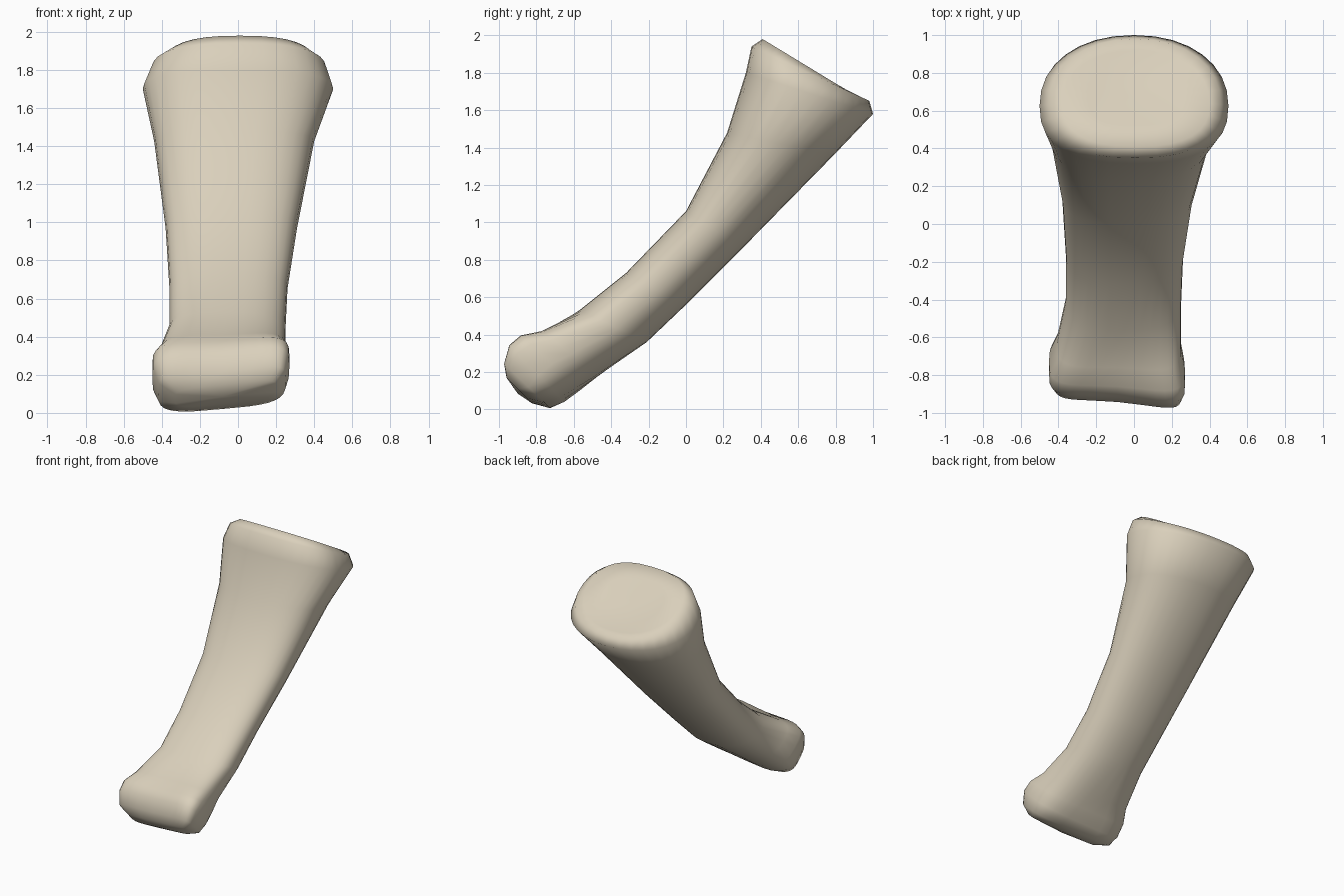
import bpy, bmesh, math

if "Cube" in bpy.data.objects:
    bpy.data.objects.remove(bpy.data.objects["Cube"])

SIDES = 32

# Profile stations from lower knuckle to upper socket:
# front y,z | back y,z | left x, right x
STATIONS = [
    (-0.94, 0.15, -0.84, 0.05, -0.33, 0.20),
    (-0.97, 0.24, -0.74, 0.02, -0.42, 0.25),
    (-0.95, 0.35, -0.66, 0.05, -0.45, 0.27),
    (-0.90, 0.41, -0.57, 0.11, -0.45, 0.27),
    (-0.80, 0.44, -0.47, 0.18, -0.41, 0.25),
    (-0.57, 0.53, -0.21, 0.36, -0.36, 0.25),
    (-0.32, 0.73, 0.00, 0.56, -0.36, 0.26),
    (0.00, 1.06, 0.30, 0.86, -0.38, 0.31),
    (0.22, 1.48, 0.79, 1.36, -0.44, 0.40),
    (0.32, 1.80, 1.00, 1.58, -0.50, 0.50),
    (0.35, 1.94, 0.98, 1.65, -0.45, 0.46),
    (0.41, 1.98, 0.92, 1.67, -0.38, 0.40),
    (0.52, 1.91, 0.82, 1.71, -0.24, 0.26),
]


def spow(v, p):
    return math.copysign(abs(v) ** p, v)


def ring(bm, k, station):
    """D-shaped section; squarer, tilted and grooved near the knuckle."""
    fy, fz, by, bz, xl, xr = station
    knuckle = max(0.0, 1 - k / 5)
    groove = 0.12 if 0 < k < 5 else 0
    tilt = 0.03 * min(1, 2 * knuckle)
    verts = []
    for i in range(SIDES):
        a = math.tau * i / SIDES
        c, s = math.cos(a), math.sin(a)
        n = (2.5 if s < 0 else 2.15) + 2 * knuckle
        u, v = spow(c, 2 / n), spow(s, 2 / n)
        # widest point lies a little toward the front
        t = 0.45 + v * (0.45 if v < 0 else 0.55)
        t += groove * max(0, -v) * (1 - u * u)
        verts.append(bm.verts.new((
            (xl + xr) / 2 + u * (xr - xl) / 2,
            fy + (by - fy) * t - tilt * u,
            fz + (bz - fz) * t + tilt * u)))
    return verts


def skin(bm, lo, hi):
    for i in range(SIDES):
        j = (i + 1) % SIDES
        bm.faces.new((lo[i], lo[j], hi[j], hi[i]))


def cap(bm, verts, centre):
    mid = bm.verts.new(centre)
    for i in range(SIDES):
        bm.faces.new((verts[i], verts[(i + 1) % SIDES], mid))


bm = bmesh.new()
rings = [ring(bm, k, st) for k, st in enumerate(STATIONS)]

# Shaft surface
for lo, hi in zip(rings, rings[1:]):
    skin(bm, lo, hi)

# Rounded lower end and dished upper socket
cap(bm, rings[0], (-0.08, -0.90, 0.085))
cap(bm, rings[-1], (0.0, 0.67, 1.79))

bmesh.ops.recalc_face_normals(bm, faces=bm.faces)
for f in bm.faces:
    f.smooth = True

mesh = bpy.data.meshes.new("finger_bone")
bm.to_mesh(mesh)
bm.free()
bone = bpy.data.objects.new("finger_bone", mesh)
bpy.context.collection.objects.link(bone)

# Ivory colour
mat = bpy.data.materials.new("bone_ivory")
mat.diffuse_color = (0.70, 0.63, 0.50, 1)
mat.use_nodes = True
mat.node_tree.nodes["Principled BSDF"].inputs["Base Color"].default_value = mat.diffuse_color
mesh.materials.append(mat)
